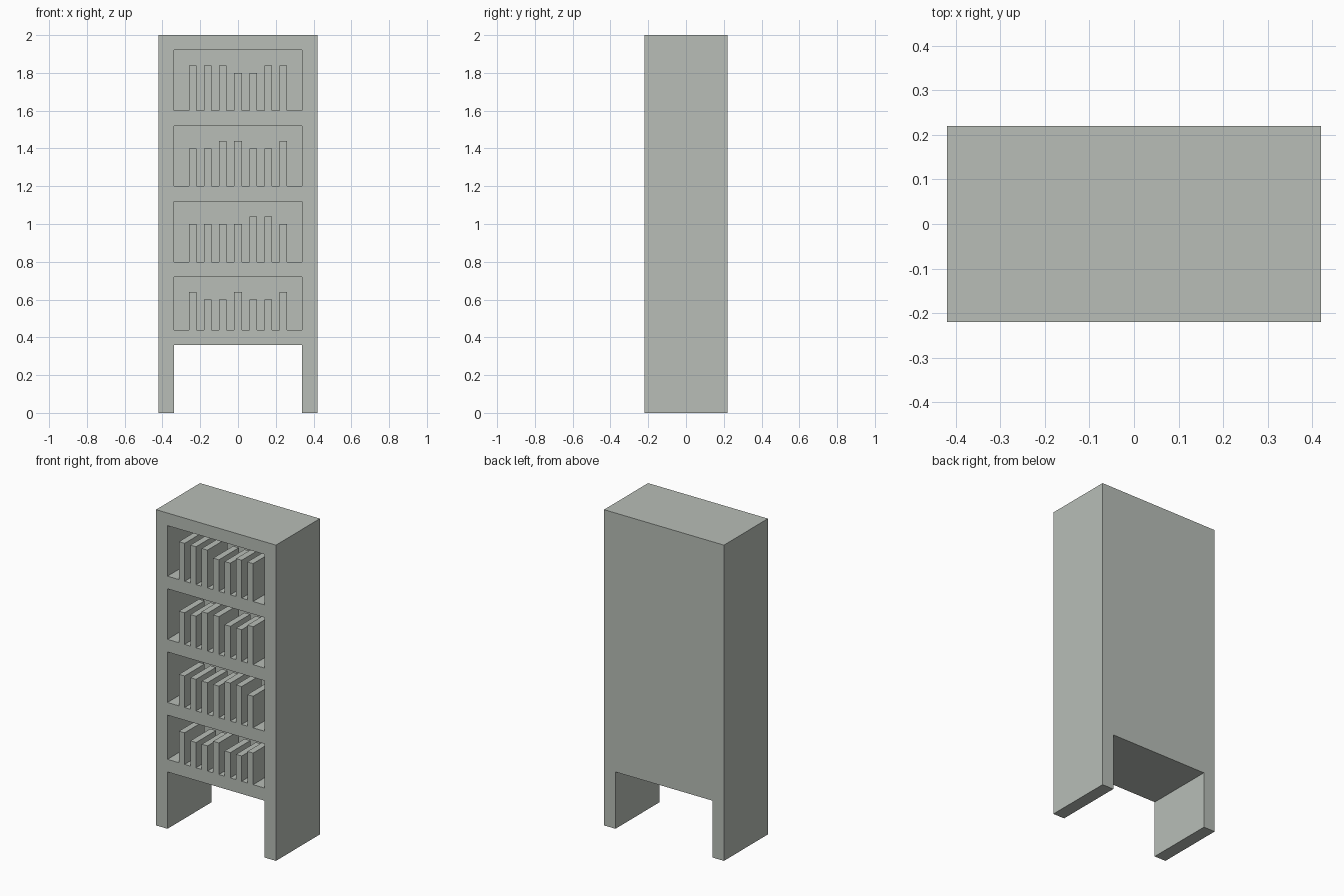
import bpy
import bmesh
from mathutils import Matrix, Vector

cube = bpy.data.objects.get("Cube")
if cube:
    bpy.data.objects.remove(cube, do_unlink=True)

grey = bpy.data.materials.new("pale grey")
grey.use_nodes = True
colour = (0.48, 0.515, 0.475, 1)
grey.diffuse_color = colour
grey.node_tree.nodes["Principled BSDF"].inputs["Base Color"].default_value = colour


def boxes(name, bounds):
    """One flat-shaded object made of boxes, each given by two corners."""
    bm = bmesh.new()
    for low, high in bounds:
        low, high = Vector(low), Vector(high)
        place = Matrix.Translation((low + high) / 2) @ Matrix.Diagonal((*(high - low), 1))
        bmesh.ops.create_cube(bm, size=1, matrix=place)
    mesh = bpy.data.meshes.new(name)
    bm.to_mesh(mesh)
    bm.free()
    mesh.materials.append(grey)
    obj = bpy.data.objects.new(name, mesh)
    bpy.context.collection.objects.link(obj)
    return obj


half_w, half_d, wall = 0.42, 0.22, 0.08
inner = half_w - wall
cavity_back = half_d - wall
book_back = -half_d + 0.2

# Shelf floor, opening top and the books that stand taller on each shelf
shelves = [
    (0.44, 0.72, 0.16, {0, 3, 6}),
    (0.80, 1.12, 0.20, {4, 5}),
    (1.20, 1.52, 0.20, {2, 3, 6}),
    (1.60, 1.92, 0.20, {0, 1, 2, 5, 6}),
]

# Cabinet with shelf openings and leg gap cut out
cabinet = boxes("cabinet", [((-half_w, -half_d, 0), (half_w, half_d, 2))])
cuts = [((-inner, -1, -1), (inner, 1, 0.36))]
cuts += [((-inner, -1, floor), (inner, cavity_back, top)) for floor, top, _, _ in shelves]
cutter = boxes("opening_cutter", cuts)
cutter.hide_render = True
cutter.hide_viewport = True
cutter.display_type = 'WIRE'

cut = cabinet.modifiers.new("openings", 'BOOLEAN')
cut.operation = 'DIFFERENCE'
cut.solver = 'EXACT'
cut.object = cutter

# Rows of evenly spaced upright books, flush with the front
for row, (floor, _, height, tall) in enumerate(shelves, 1):
    books = []
    for i in range(7):
        x = (i - 3) * 0.08
        top = floor + height + (0.04 if i in tall else 0)
        books.append(((x - 0.02, -half_d, floor), (x + 0.02, book_back, top)))
    boxes(f"books_row_{row}", books)
